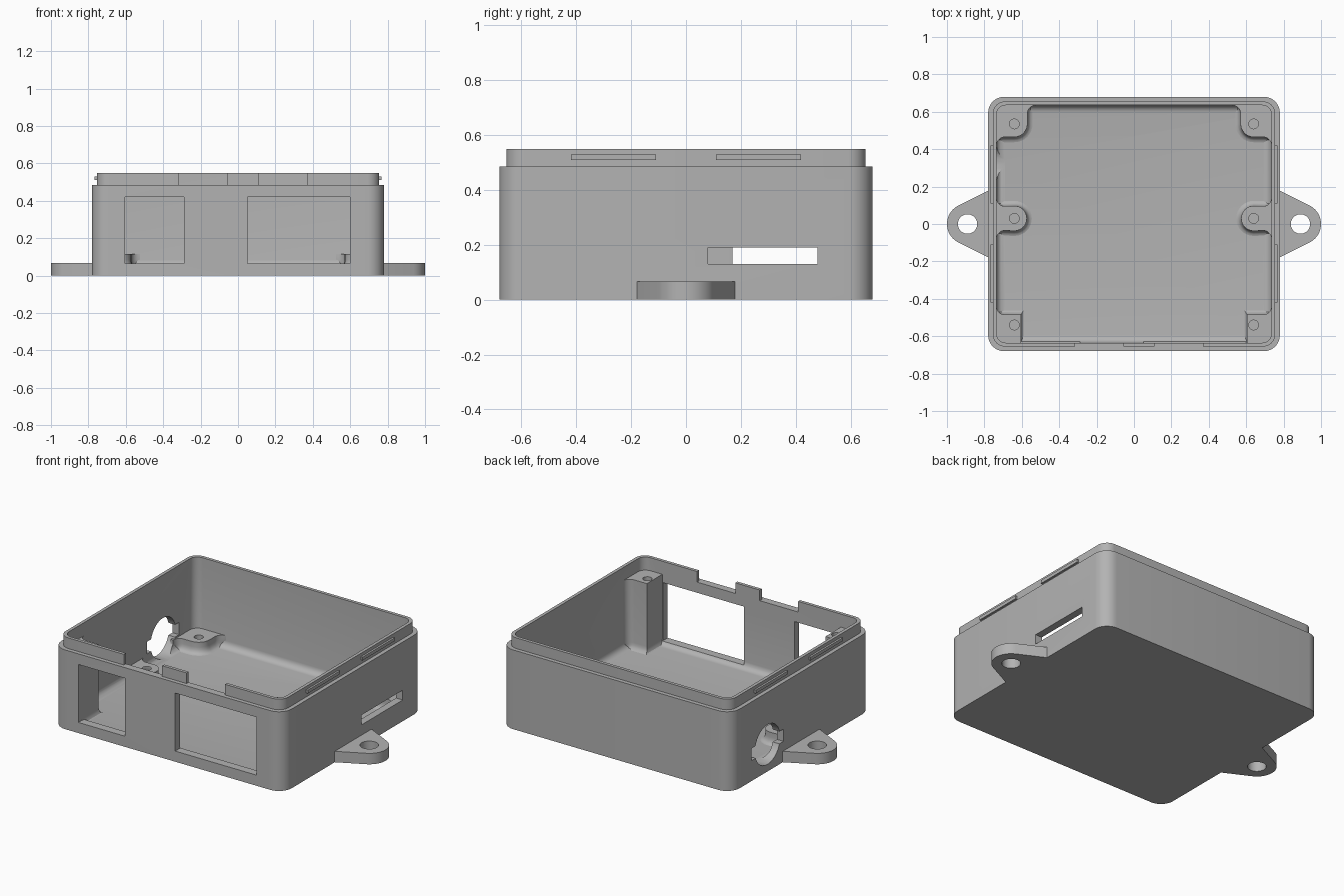
import bpy, bmesh
from math import sin, cos, pi, radians
from mathutils import Matrix

if "Cube" in bpy.data.objects:
    bpy.data.objects.remove(bpy.data.objects["Cube"])

grey = bpy.data.materials.new("plain_grey_plastic")
grey.use_nodes = True
COLOUR = (0.45, 0.45, 0.45, 1)
grey.diffuse_color = COLOUR
grey.node_tree.nodes["Principled BSDF"].inputs["Base Color"].default_value = COLOUR

# Main sizes
HX, HY = 0.78, 0.68
BODY_TOP, LIP_TOP, FLOOR = 0.485, 0.55, 0.045
INX, INY = 0.735, 0.635


def finish(name, bm):
    bmesh.ops.recalc_face_normals(bm, faces=bm.faces)
    mesh = bpy.data.meshes.new(name)
    bm.to_mesh(mesh)
    bm.free()
    mesh.materials.append(grey)
    ob = bpy.data.objects.new(name, mesh)
    bpy.context.scene.collection.objects.link(ob)
    return ob


def loft(name, rings):
    """Skin a stack of (outline, z) rings and cap both ends."""
    bm = bmesh.new()
    loops = [[bm.verts.new((x, y, z)) for x, y in pts] for pts, z in rings]
    n = len(loops[0])
    for a, b in zip(loops, loops[1:]):
        for i in range(n):
            j = (i + 1) % n
            bm.faces.new((a[i], a[j], b[j], b[i]))
    bm.faces.new(loops[0])
    bm.faces.new(loops[-1])
    return finish(name, bm)


def arc(cx, cy, r, a0, a1, n=8):
    angles = [radians(a0 + (a1 - a0) * i / n) for i in range(n + 1)]
    return [(cx + r * cos(a), cy + r * sin(a)) for a in angles]


def rounded_rect(hx, hy, r):
    pts = []
    for sx, sy, a in ((1, 1, 0), (-1, 1, 90), (-1, -1, 180), (1, -1, 270)):
        pts += arc(sx * (hx - r), sy * (hy - r), r, a, a + 90)
    return pts


def box(name, x, y, z):
    bm = bmesh.new()
    bmesh.ops.create_cube(bm, size=1)
    for v in bm.verts:
        v.co = [(lo + hi) / 2 + c * (hi - lo) for c, (lo, hi) in zip(v.co, (x, y, z))]
    return finish(name, bm)


def cylinder(name, centre, r, depth, along_x=False):
    bm = bmesh.new()
    turn = Matrix.Rotation(pi / 2, 4, "Y") if along_x else Matrix()
    bmesh.ops.create_cone(bm, cap_ends=True, segments=32, radius1=r, radius2=r,
                          depth=depth, matrix=Matrix.Translation(centre) @ turn)
    return finish(name, bm)


def cut(ob, *cutters):
    """Subtract the cutters, bake the result, and discard them."""
    for c in cutters:
        c.hide_render = True
        mod = ob.modifiers.new("cut", "BOOLEAN")
        mod.operation, mod.solver, mod.object = "DIFFERENCE", "EXACT", c
    bpy.context.view_layer.update()
    graph = bpy.context.evaluated_depsgraph_get()
    mesh = bpy.data.meshes.new_from_object(ob.evaluated_get(graph))
    ob.modifiers.clear()
    ob.data = mesh
    for c in cutters:
        bpy.data.objects.remove(c)


def smooth(ob):
    bpy.ops.object.select_all(action="DESELECT")
    ob.select_set(True)
    bpy.context.view_layer.objects.active = ob
    bpy.ops.object.shade_smooth_by_angle(angle=radians(30))


# Open tray with stepped lip and a coved floor edge
outer, lip = rounded_rect(HX, HY, 0.085), rounded_rect(0.755, 0.655, 0.065)
rings = [(outer, 0), (outer, BODY_TOP), (lip, BODY_TOP), (lip, LIP_TOP)]
rings.append((rounded_rect(INX, INY, 0.05), LIP_TOP))
COVE = 0.04
for i in range(6):
    a = i * pi / 10
    inset = COVE * (1 - cos(a))
    rings.append((rounded_rect(INX - inset, INY - inset, 0.05 - inset),
                  FLOOR + COVE * (1 - sin(a))))
tray = loft("tray_shell", rings)

# Front windows, lip gaps, side slot and keyed round port
front = (-0.8, -0.59)
cut(tray,
    box("window_cut_small", (-0.605, -0.29), front, (0.065, 0.42)),
    box("window_cut_large", (0.05, 0.60), front, (0.065, 0.42)),
    box("lip_gap_a", (-0.315, -0.055), front, (BODY_TOP, 0.7)),
    box("lip_gap_b", (0.11, 0.37), front, (BODY_TOP, 0.7)),
    box("slot_cut", (0.69, 0.9), (0.08, 0.48), (0.13, 0.19)),
    cylinder("port_cut", (-0.8, 0.325, 0.165), 0.122, 0.22, True),
    box("port_key_cut", (-0.91, -0.69), (0.17, 0.48), (0.125, 0.2)))
smooth(tray)

# Footprints of the screw supports on the +x side
X = 0.64
side = (arc(0.69, 0.14, 0.045, 0, -90) + arc(X, 0.03, 0.067, 90, 270, 16)
        + arc(0.69, -0.08, 0.045, 90, 0) + [(0.75, -0.08), (0.75, 0.14)])
corner = (arc(0.69, 0.42, 0.045, 0, 90) + arc(X, 0.535, 0.07, 270, 180)
          + arc(0.525, 0.59, 0.045, 0, 90) + [(0.525, 0.65), (0.75, 0.65), (0.75, 0.42)])
post = (arc(0.69, -0.44, 0.045, 0, -90)
        + [(0.605, -0.485), (0.605, -0.65), (0.75, -0.65), (0.75, -0.44)])


def support(name, outline, cy, top, sign):
    """Screw support with a flared foot and a blind hole."""
    def scaled(k):
        pts = [(X + (x - X) * k, cy + (y - cy) * k) for x, y in outline]
        return [(sign * min(x, 0.75), max(-0.65, min(y, 0.65))) for x, y in pts]
    foot = [(scaled(1 + 0.4 * (1 - sin(a))), FLOOR + 0.04 * (1 - cos(a)))
            for a in (i * pi / 8 for i in range(5))]
    ob = loft(name, [(scaled(1.4), 0.02)] + foot + [(scaled(1), top)])
    cut(ob, cylinder("screw_cut", (sign * X, cy, top), 0.026, 0.12))
    smooth(ob)


for sign, label in ((1, "left"), (-1, "right")):
    support(label + "_middle_standoff", side, 0.03, 0.115, sign)
    support(label + "_back_standoff", corner, 0.535, 0.115, sign)
    support(label + "_front_post", post, -0.54, 0.47, sign)

    # Mounting ear with screw hole
    ear_pts = [(0.75, -0.19)] + [(0.78, -0.178)] + arc(0.89, 0, 0.11, -64, 64, 20)
    ear_pts += [(0.78, 0.178), (0.75, 0.19)]
    ear_pts = [(sign * x, y) for x, y in ear_pts]
    ear = loft(label + "_mounting_ear", [(ear_pts, 0), (ear_pts, 0.067)])
    cut(ear, cylinder("ear_cut", (sign * 0.89, 0, 0.03), 0.052, 0.3))
    smooth(ear)

    # Snap ridges on the lip
    for end, y in (("front", -0.265), ("back", 0.265)):
        xs = sorted((sign * 0.75, sign * 0.767))
        box(f"{label}_{end}_snap_ridge", xs, (y - 0.155, y + 0.155), (0.51, 0.53))
